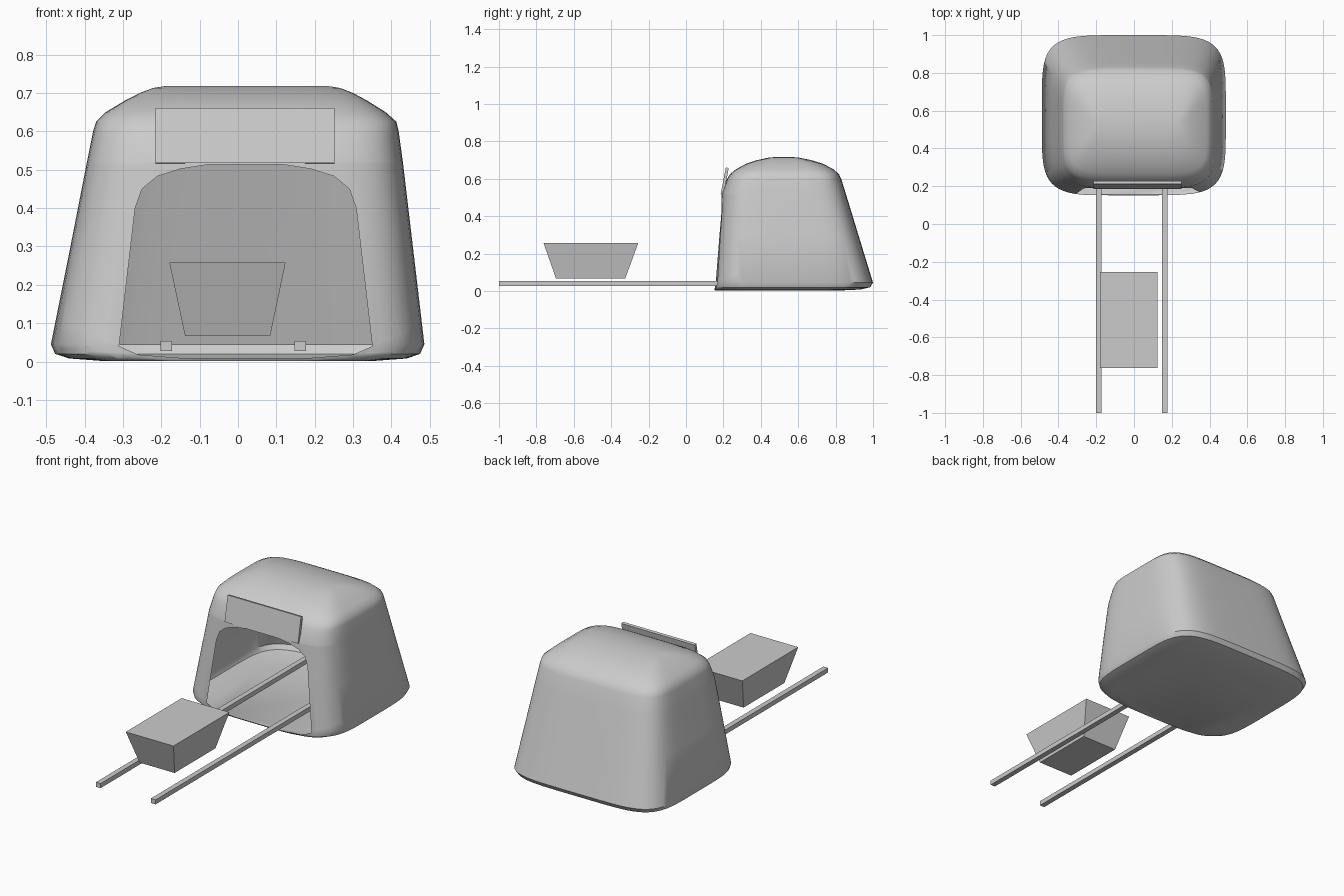
import bpy, bmesh, math
from mathutils import Vector

if "Cube" in bpy.data.objects:
    bpy.data.objects.remove(bpy.data.objects["Cube"])


def make_object(name, bm):
    bmesh.ops.recalc_face_normals(bm, faces=bm.faces[:])
    mesh = bpy.data.meshes.new(name)
    bm.to_mesh(mesh)
    bm.free()
    obj = bpy.data.objects.new(name, mesh)
    bpy.context.collection.objects.link(obj)
    return obj


def loft(bm, rings):
    """Skin a list of equal-length point rings and cap both ends."""
    rows = [[bm.verts.new(p) for p in ring] for ring in rings]
    n = len(rows[0])
    for a, b in zip(rows, rows[1:]):
        for i in range(n):
            j = (i + 1) % n
            bm.faces.new((a[i], a[j], b[j], b[i]))
    bm.faces.new(rows[0][::-1])
    bm.faces.new(rows[-1])


def rounded_ring(z, x0, x1, y0, y1, n=64, power=5):
    cx, cy, rx, ry = (x0 + x1) / 2, (y0 + y1) / 2, (x1 - x0) / 2, (y1 - y0) / 2
    pts = []
    for i in range(n):
        a = 2 * math.pi * (i + 0.5) / n
        c, s = math.cos(a), math.sin(a)
        pts.append((cx + rx * math.copysign(abs(c) ** (2 / power), c),
                    cy + ry * math.copysign(abs(s) ** (2 / power), s), z))
    return pts


def rect_ring(z, x0, x1, y0, y1):
    return [(x0, y0, z), (x1, y0, z), (x1, y1, z), (x0, y1, z)]


def box(name, x, y, z):
    bm = bmesh.new()
    loft(bm, [rect_ring(z[0], *x, *y), rect_ring(z[1], *x, *y)])
    return make_object(name, bm)


# Tunnel shell: stacked rounded sections (z, x0, x1, y0, y1)
sections = [
    (0.002, -0.36, 0.36, 0.156, 0.80),
    (0.008, -0.44, 0.44, 0.152, 0.93),
    (0.020, -0.477, 0.475, 0.150, 0.985),
    (0.045, -0.488, 0.486, 0.150, 1.00),
    (0.30, -0.437, 0.456, 0.170, 0.922),
    (0.52, -0.394, 0.430, 0.190, 0.855),
    (0.60, -0.378, 0.419, 0.220, 0.830),
    (0.625, -0.370, 0.413, 0.235, 0.818),
    (0.65, -0.345, 0.385, 0.265, 0.790),
    (0.68, -0.295, 0.337, 0.320, 0.735),
    (0.70, -0.256, 0.300, 0.380, 0.670),
    (0.713, -0.222, 0.266, 0.440, 0.605),
    (0.718, -0.190, 0.235, 0.490, 0.550),
]
bm = bmesh.new()
loft(bm, [rounded_ring(*s) for s in sections])
bmesh.ops.recalc_face_normals(bm, faces=bm.faces[:])

# Arched doorway, cut out of the front wall only
half = [(0.15, 0.008), (0.28, 0.018), (0.33, 0.04), (0.288, 0.40), (0.27, 0.45),
        (0.23, 0.483), (0.17, 0.502), (0.10, 0.513)]
arch = [(0.02 + x, z) for x, z in half] + [(0.02 - x, z) for x, z in reversed(half)]


def front_faces():
    return [f for f in bm.faces if f.normal.y < -0.35 and f.calc_center_median().z < 0.63]


planes = []
for (xa, za), (xb, zb) in zip(arch, arch[1:] + arch[:1]):
    planes.append((Vector((xa, 0, za)), Vector((zb - za, 0, xa - xb)).normalized()))
for co, no in planes:
    faces = front_faces()
    geom = set(faces)
    for f in faces:
        geom.update(f.edges)
        geom.update(f.verts)
    bmesh.ops.bisect_plane(bm, geom=list(geom), dist=1e-5, plane_co=co, plane_no=no)
    bm.normal_update()
inside = [f for f in front_faces()
          if all((f.calc_center_median() - co).dot(no) < 0 for co, no in planes)]
bmesh.ops.delete(bm, geom=inside, context='FACES')
shell = make_object("tunnel_shell", bm)
bpy.context.view_layer.objects.active = shell
shell.select_set(True)
bpy.ops.object.shade_smooth_by_angle(angle=math.radians(40))
shell.select_set(False)

# Pair of rails running into the tunnel
for name, x in (("left_rail", -0.187), ("right_rail", 0.162)):
    box(name, (x - 0.015, x + 0.015), (-1.0, 0.97), (0.028, 0.054))

# Tapered cart
bm = bmesh.new()
loft(bm, [rect_ring(0.067, -0.138, 0.084, -0.695, -0.325),
          rect_ring(0.258, -0.179, 0.124, -0.762, -0.255)])
make_object("cart", bm)

# Sign board leaning back above the doorway
sign = box("sign_board", (-0.233, 0.233), (-0.008, 0.008), (-0.073, 0.073))
sign.location = (0.018, 0.207, 0.588)
sign.rotation_euler.x = math.radians(-11)
